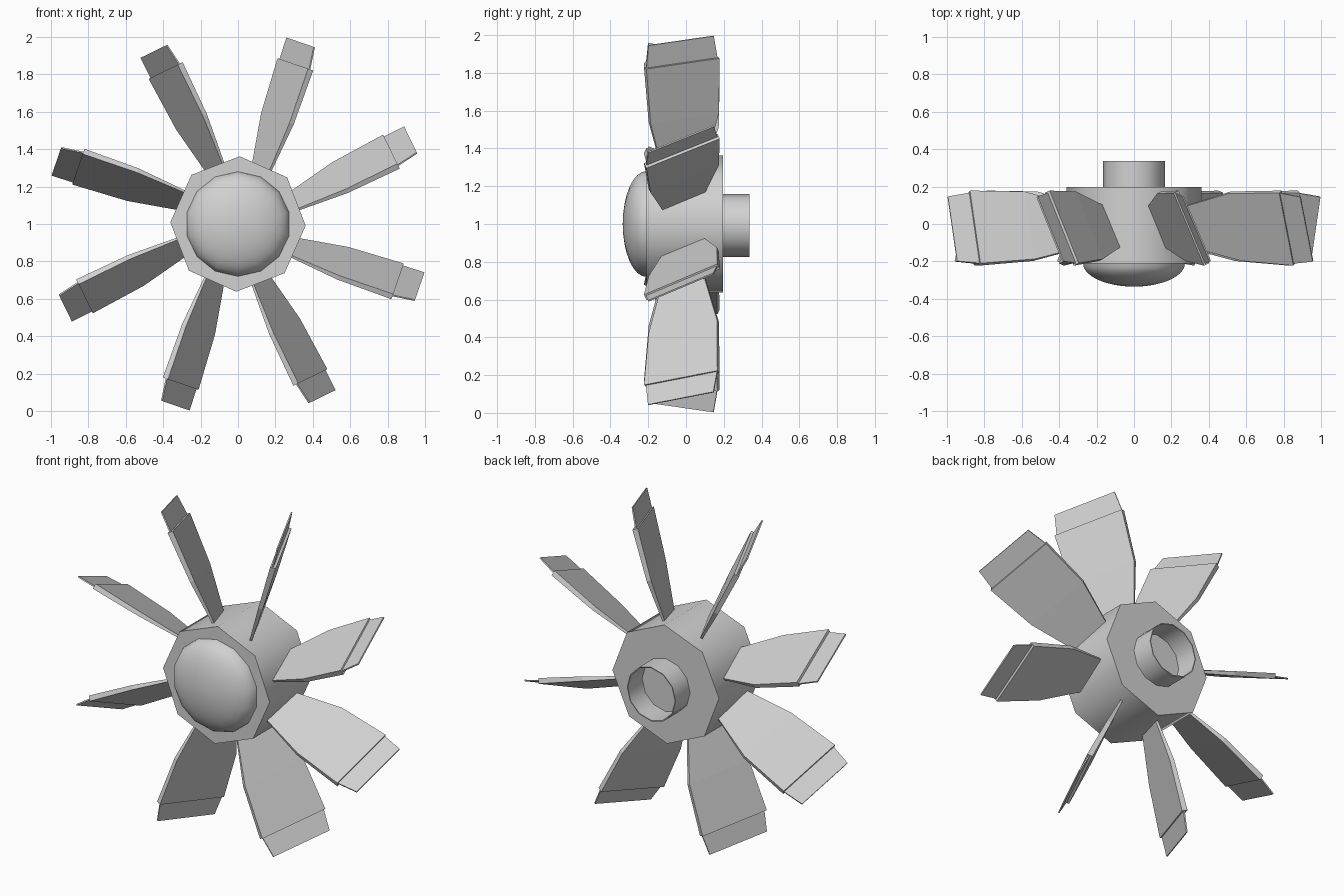
import bpy, bmesh, math

if "Cube" in bpy.data.objects:
    bpy.data.objects.remove(bpy.data.objects["Cube"], do_unlink=True)

GREY = (0.64, 0.64, 0.64, 1.0)
mat = bpy.data.materials.new("light_grey")
mat.use_nodes = True
mat.diffuse_color = GREY
bsdf = next(n for n in mat.node_tree.nodes if n.type == 'BSDF_PRINCIPLED')
bsdf.inputs["Base Color"].default_value = GREY

CENTRE_Z = 1.0


def add_object(name, mesh, location=(0, 0, CENTRE_Z)):
    ob = bpy.data.objects.new(name, mesh)
    bpy.context.collection.objects.link(ob)
    ob.location = location
    return ob


def finish_mesh(name, bm):
    bmesh.ops.recalc_face_normals(bm, faces=bm.faces)
    mesh = bpy.data.meshes.new(name)
    bm.to_mesh(mesh)
    bm.free()
    mesh.materials.append(mat)
    return mesh


def smooth(ob, degrees):
    bpy.ops.object.select_all(action='DESELECT')
    ob.select_set(True)
    bpy.context.view_layer.objects.active = ob
    bpy.ops.object.shade_smooth_by_angle(angle=math.radians(degrees))


def revolve(name, profile, sides, phase=0.0, cap_ends=(True, True), z=CENTRE_Z):
    """Turn a profile of (radius, y) points around the y axis."""
    bm = bmesh.new()
    rings = []
    for radius, y in profile:
        ring = []
        for i in range(sides):
            a = math.radians(phase) + math.tau * i / sides
            ring.append(bm.verts.new((radius * math.cos(a), y, radius * math.sin(a))))
        rings.append(ring)
    for lower, upper in zip(rings, rings[1:]):
        for i in range(sides):
            j = (i + 1) % sides
            bm.faces.new((lower[i], lower[j], upper[j], upper[i]))
    for ring, wanted in zip((rings[0], rings[-1]), cap_ends):
        if wanted:
            bm.faces.new(ring)
    return add_object(name, finish_mesh(name, bm), (0, 0, z))


# Octagonal hub
hub = revolve("hub", [(0.362, -0.21), (0.362, 0.197)], 8, phase=-1.5)
smooth(hub, 50)

# Flattened nose dome, closed by a tiny flat pole
steps = 8
dome_profile = [(max(0.28 * math.cos(math.pi / 2 * i / steps), 0.002),
                 -0.21 - 0.125 * math.sin(math.pi / 2 * i / steps))
                for i in range(steps + 1)]
dome = revolve("nose_dome", dome_profile, 14, phase=12.86)
smooth(dome, 40)

# Thin-walled shaft socket, open at the back
socket = revolve("shaft_socket",
                 [(0.160, 0.19), (0.166, 0.19), (0.166, 0.337), (0.160, 0.337), (0.160, 0.19)],
                 12, cap_ends=(False, False), z=0.992)
smooth(socket, 35)

# Blade lofted along x from pitched rectangular sections
PITCH = math.radians(24)


def loft(bm, sections):
    rings = []
    for radius, chord, cy, ct, thick in sections:
        ring = []
        for c, n in ((-1, -1), (1, -1), (1, 1), (-1, 1)):
            c, n = c * chord / 2, n * thick / 2
            y = cy - c * math.cos(PITCH) + n * math.sin(PITCH)
            t = ct + c * math.sin(PITCH) + n * math.cos(PITCH)
            ring.append(bm.verts.new((radius, y, -t)))
        rings.append(ring)
    for inner, outer in zip(rings, rings[1:]):
        for i in range(4):
            j = (i + 1) % 4
            bm.faces.new((inner[i], inner[j], outer[j], outer[i]))
    bm.faces.new(rings[0])
    bm.faces.new(rings[-1])


def blade_mesh(name, sections):
    bm = bmesh.new()
    loft(bm, sections)
    return finish_mesh(name, bm)


# Sections: radius, chord, y centre, sideways offset, thickness
body = blade_mesh("blade_body", [
    (0.27, 0.215, -0.015, 0.023, 0.010),
    (0.60, 0.395, -0.012, 0.016, 0.026),
    (0.907, 0.425, -0.022, 0.012, 0.032)])
tip = blade_mesh("blade_tip", [
    (0.895, 0.415, -0.022, 0.010, 0.008),
    (1.027, 0.378, -0.027, 0.001, 0.008)])

# Eight blades around the hub
for k in range(8):
    for name, mesh in (("blade", body), ("blade_tip", tip)):
        ob = add_object(f"{name}_{k + 1}", mesh)
        ob.rotation_euler.y = -math.radians(71 - 45 * k)
